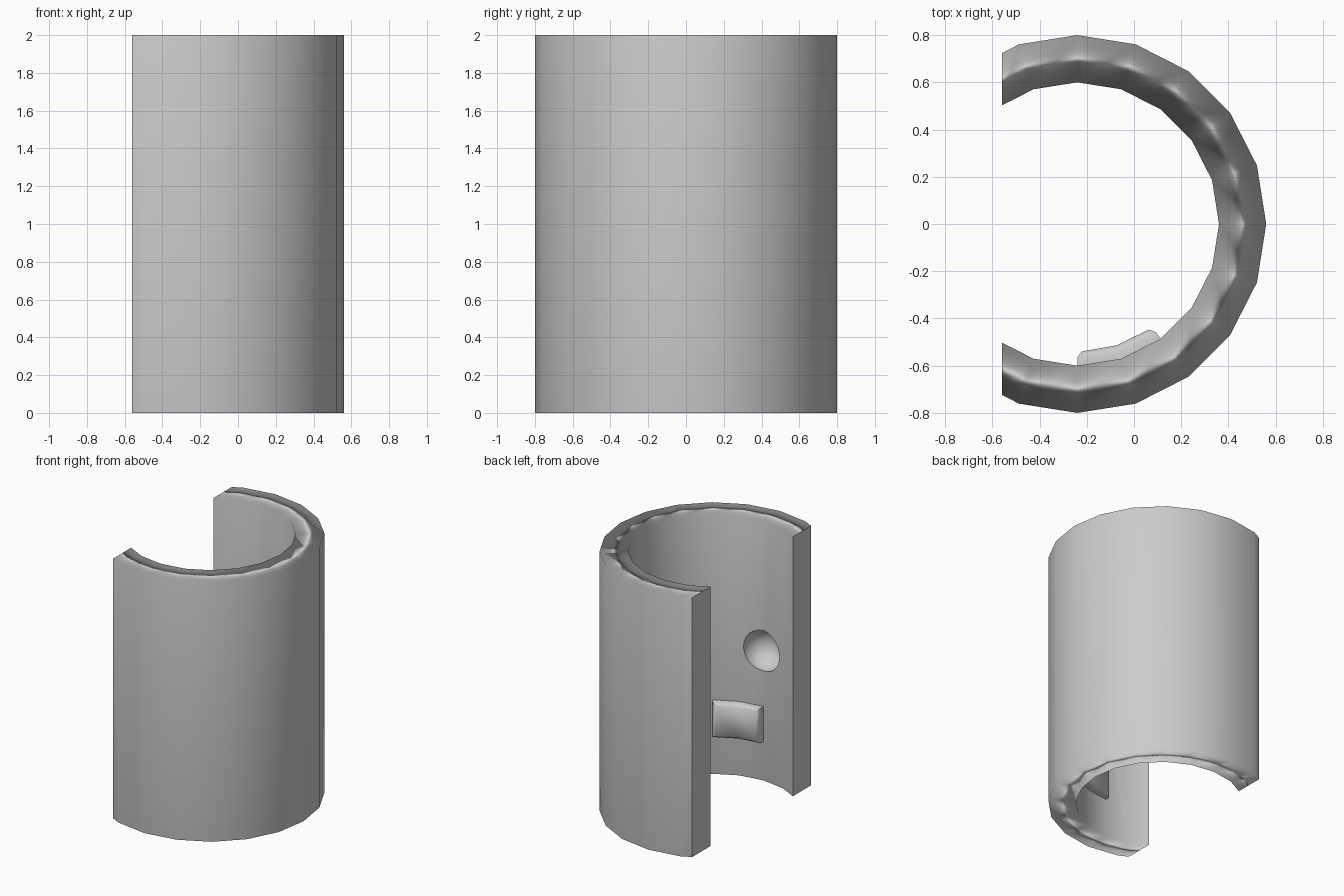
import bpy, bmesh
from math import radians, cos, sin, degrees

if "Cube" in bpy.data.objects:
    bpy.data.objects.remove(bpy.data.objects["Cube"])

CX, CUT, H = -0.24, -0.56, 2.0     # arc centre, x of the open side, height


def arc_point(r, deg):
    return CX + r * cos(radians(deg)), r * sin(radians(deg))


def arc(r):
    """20-sided arc, trimmed where it meets the plane x = CUT."""
    pts = [arc_point(r, 18 * i) for i in range(-6, 7)]
    (x0, y0), (x1, y1) = arc_point(r, 108), arc_point(r, 126)
    y = y0 + (y1 - y0) * (CUT - x0) / (x1 - x0)
    return [(CUT, -y)] + pts + [(CUT, y)]


def finish(bm, name):
    bmesh.ops.recalc_face_normals(bm, faces=bm.faces)
    mesh = bpy.data.meshes.new(name)
    bm.to_mesh(mesh)
    bm.free()
    obj = bpy.data.objects.new(name, mesh)
    bpy.context.collection.objects.link(obj)
    bpy.ops.object.select_all(action='DESELECT')
    bpy.context.view_layer.objects.active = obj
    obj.select_set(True)
    return obj


# Spherical cutter for the dimple in the inner wall
bm = bmesh.new()
bmesh.ops.create_uvsphere(bm, u_segments=32, v_segments=16, radius=0.155)
bmesh.ops.translate(bm, verts=bm.verts, vec=(CX, -0.6, 1.0))
cutter = finish(bm, "dimple_cutter")
cutter.hide_render = True

# Open curved shell
bm = bmesh.new()
rings = [[bm.verts.new((x, y, z)) for x, y in arc(r)]
         for r, z in ((0.8, 0), (0.8, H), (0.6, H), (0.6, 0))]
for a, b in zip(rings, rings[1:] + rings[:1]):
    for i in range(len(a) - 1):
        bm.faces.new((a[i], a[i + 1], b[i + 1], b[i]))
for end in (0, -1):
    bm.faces.new([ring[end] for ring in rings])
shell = finish(bm, "curved_shell")
mod = shell.modifiers.new("dimple", 'BOOLEAN')
mod.operation, mod.object, mod.solver = 'DIFFERENCE', cutter, 'EXACT'
bpy.ops.object.modifier_apply(modifier=mod.name)
bpy.data.objects.remove(cutter)

# Smooth shading: soft rims, sharp open ends and dimple border
bm = bmesh.new()
bm.from_mesh(shell.data)
for f in bm.faces:
    f.smooth = True
for e in bm.edges:
    mid = (e.verts[0].co + e.verts[1].co) / 2
    rim = mid.x > CUT + 0.001 and (mid.z < 0.001 or mid.z > H - 0.001)
    e.smooth = rim or degrees(e.calc_face_angle(0)) < 40
bm.to_mesh(shell.data)
bm.free()
wn = shell.modifiers.new("weighted_normals", 'WEIGHTED_NORMAL')
wn.keep_sharp = True

# Raised block hugging the inner wall
bm = bmesh.new()
layers = []
for r, da, dz in ((0.615, 0, 0), (0.565, 0, 0), (0.54, 2, 0.02)):
    angles = (-90 + da, -72, -54 - da)
    low = [(*arc_point(r, a), 0.30 + dz) for a in angles]
    high = [(*arc_point(r, a), 0.57 - dz) for a in reversed(angles)]
    layers.append([bm.verts.new(p) for p in low + high])
for a, b in zip(layers, layers[1:]):
    for i in range(6):
        j = (i + 1) % 6
        bm.faces.new((a[i], a[j], b[j], b[i]))
for v in (layers[0], layers[-1]):
    bm.faces.new((v[0], v[1], v[4], v[5]))
    bm.faces.new((v[1], v[2], v[3], v[4]))
finish(bm, "inner_block")
bpy.ops.object.shade_smooth_by_angle(angle=radians(60))
